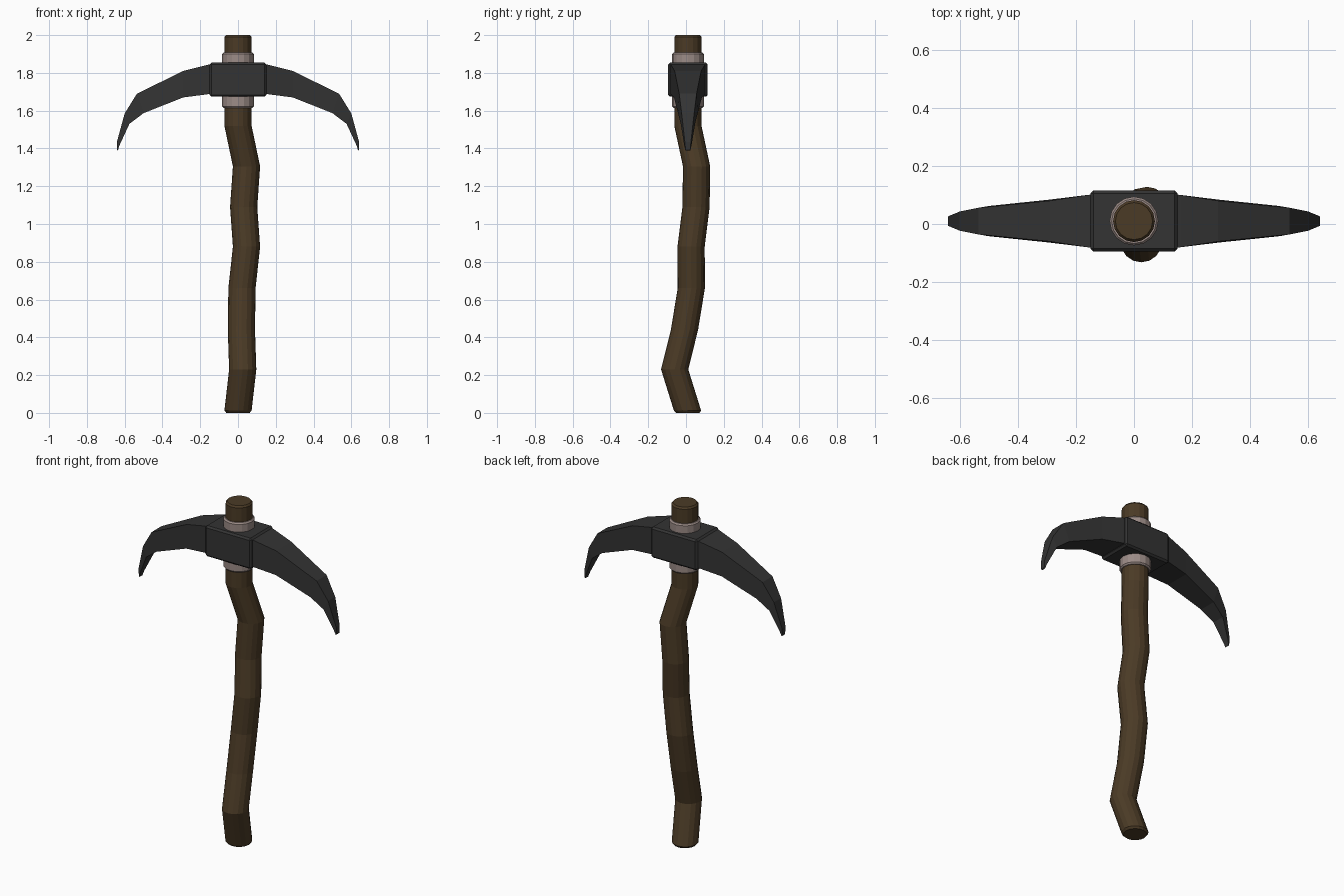
import bpy, bmesh
from math import cos, sin, tau

if "Cube" in bpy.data.objects:
    bpy.data.objects.remove(bpy.data.objects["Cube"])

CY = 0.01  # shared y of the handle top, bands and head


def material(name, rgb):
    m = bpy.data.materials.new(name)
    m.diffuse_color = (*rgb, 1)
    m.use_nodes = True
    m.node_tree.nodes["Principled BSDF"].inputs["Base Color"].default_value = m.diffuse_color
    return m


def loft(bm, rings):
    """Skin a list of equal-length vertex rings and cap both ends."""
    vs = [[bm.verts.new(p) for p in r] for r in rings]
    n = len(vs[0])
    for a, b in zip(vs, vs[1:]):
        for i in range(n):
            j = (i + 1) % n
            bm.faces.new((a[i], a[j], b[j], b[i]))
    bm.faces.new(vs[0][::-1])
    bm.faces.new(vs[-1])


def circle(x, y, z, r, n=16):
    return [(x + r * cos(tau * i / n), y + r * sin(tau * i / n), z) for i in range(n)]


def finish(name, bm, mat):
    bmesh.ops.recalc_face_normals(bm, faces=bm.faces)
    me = bpy.data.meshes.new(name)
    bm.to_mesh(me)
    bm.free()
    ob = bpy.data.objects.new(name, me)
    me.materials.append(mat)
    bpy.context.collection.objects.link(ob)
    return ob


wood = material("wood", (0.07, 0.043, 0.019))
iron = material("iron", (0.033, 0.033, 0.033))
binding = material("binding", (0.33, 0.26, 0.24))

# Crooked wooden handle: x, y, z, radius of each ring
path = [(0, CY, 0, 0.062), (0, CY - 0.002, 0.012, 0.072), (0.025, -0.06, 0.23, 0.072),
        (0.018, -0.008, 0.44, 0.072), (0.021, 0.028, 0.66, 0.072), (0.045, 0.027, 0.88, 0.072),
        (0.03, 0.053, 1.09, 0.072), (0.045, 0.056, 1.305, 0.072), (0, CY, 1.52, 0.072),
        (0, CY, 1.99, 0.072), (0, CY, 2.0, 0.064)]
bm = bmesh.new()
loft(bm, [circle(*p) for p in path])
finish("handle", bm, wood)

# Bands above and below the head
for name, z0, z1 in (("lower_band", 1.615, 1.70), ("upper_band", 1.83, 1.907)):
    bm = bmesh.new()
    loft(bm, [circle(0, CY, z, r) for z, r in
              ((z0, 0.077), (z0 + 0.008, 0.084), (z1 - 0.008, 0.084), (z1, 0.077))])
    finish(name, bm, binding)

# Central block of the head
bm = bmesh.new()
bmesh.ops.create_cube(bm, size=1)
bmesh.ops.scale(bm, vec=(0.3, 0.21, 0.18), verts=bm.verts)
bmesh.ops.translate(bm, vec=(0, CY, 1.764), verts=bm.verts)
bmesh.ops.bevel(bm, geom=bm.edges[:], offset=0.01, segments=1, affect='EDGES')
finish("head_block", bm, iron)

# Curved pick arms: upper (x, z, half width), lower (x, z, half width)
stations = [((0.12, 1.848, 0.094), (0.12, 1.69, 0.094)),
            ((0.16, 1.843, 0.090), (0.16, 1.687, 0.090)),
            ((0.29, 1.81, 0.070), (0.29, 1.67, 0.074)),
            ((0.535, 1.69, 0.046), (0.50, 1.587, 0.052)),
            ((0.60, 1.585, 0.033), (0.575, 1.53, 0.038)),
            ((0.641, 1.435, 0.016), (0.628, 1.415, 0.019)),
            ((0.641, 1.392, 0.012), (0.636, 1.388, 0.013))]
for name, s in (("right_arm", 1), ("left_arm", -1)):
    bm = bmesh.new()
    loft(bm, [[(s * u[0], CY - u[2], u[1]), (s * u[0], CY + u[2], u[1]),
               (s * l[0], CY + l[2], l[1]), (s * l[0], CY - l[2], l[1])] for u, l in stations])
    finish(name, bm, iron)
